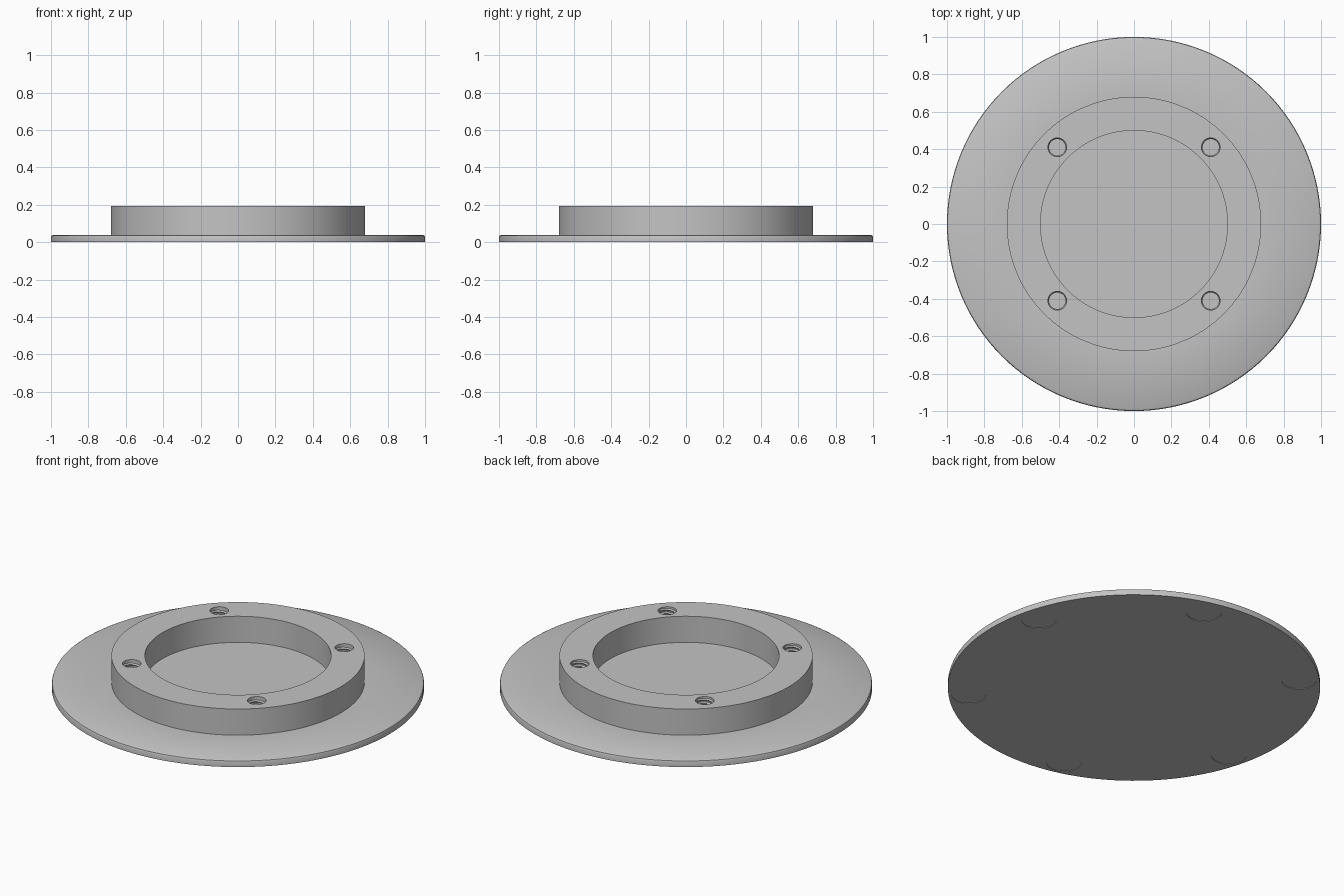
import bpy, bmesh
from math import pi, radians
from mathutils import Matrix, Vector

cube = bpy.data.objects.get("Cube")
if cube:
    bpy.data.objects.remove(cube, do_unlink=True)

GREY = (0.55, 0.55, 0.55, 1)
grey = bpy.data.materials.new("plain grey")
grey.use_nodes = True
grey.diffuse_color = GREY
grey.node_tree.nodes["Principled BSDF"].inputs["Base Color"].default_value = GREY


def add_object(name, bm):
    bmesh.ops.recalc_face_normals(bm, faces=bm.faces)
    mesh = bpy.data.meshes.new(name)
    bm.to_mesh(mesh)
    bm.free()
    mesh.materials.append(grey)
    obj = bpy.data.objects.new(name, mesh)
    bpy.context.collection.objects.link(obj)
    return obj


def activate(obj):
    bpy.ops.object.select_all(action='DESELECT')
    obj.select_set(True)
    bpy.context.view_layer.objects.active = obj


def lathe(name, profile, steps):
    """Spin an (r, z) profile around the z axis."""
    bm = bmesh.new()
    verts = [bm.verts.new((r, 0, z)) for r, z in profile]
    edges = [bm.edges.new(pair) for pair in zip(verts, verts[1:])]
    bmesh.ops.spin(bm, geom=verts + edges, cent=(0, 0, 0), axis=(0, 0, 1),
                   angle=2 * pi, steps=steps, use_merge=False)
    bmesh.ops.remove_doubles(bm, verts=bm.verts, dist=0.0001)
    return add_object(name, bm)


def add_cylinder(bm, place, radius, bottom, top):
    bmesh.ops.create_cone(
        bm, cap_ends=True, segments=32, radius1=radius, radius2=radius,
        depth=top - bottom,
        matrix=Matrix.Translation((place.x, place.y, (top + bottom) / 2)))


def around(radius, count, start):
    for i in range(count):
        angle = radians(start + 360 * i / count)
        yield Matrix.Rotation(angle, 3, 'Z') @ Vector((radius, 0, 0))


# Disc with a softened top rim and a raised collar
RIM, DISC_TOP, COLLAR_TOP = 1.0, 0.04, 0.195
COLLAR, BORE = 0.68, 0.5
body = lathe("flanged_disc", [
    (0, 0), (RIM, 0), (RIM, 0.027), (0.997, 0.035), (0.988, DISC_TOP),
    (COLLAR, DISC_TOP), (COLLAR, COLLAR_TOP), (BORE, COLLAR_TOP),
    (BORE, DISC_TOP), (0, DISC_TOP)], 128)

# Screw holes in the collar and shallow round seats underneath
HOLE = 0.05
screw_places = list(around(0.58, 4, 45))
bm = bmesh.new()
for place in screw_places:
    add_cylinder(bm, place, HOLE, 0.045, 0.25)
for place in around(0.89, 6, 15):
    add_cylinder(bm, place, 0.094, -0.05, 0.003)
cutter = add_object("hole_cutter", bm)
cutter.hide_render = True

cut = body.modifiers.new("holes", 'BOOLEAN')
cut.operation = 'DIFFERENCE'
cut.solver = 'EXACT'
cut.object = cutter
activate(body)
bpy.ops.object.modifier_apply(modifier=cut.name)
bpy.data.objects.remove(cutter, do_unlink=True)
bpy.ops.object.shade_smooth_by_angle(angle=radians(30))

# Helical thread ridge inside each screw hole
TURNS, STEPS, PITCH = 6, 32, 0.021
for number, place in enumerate(screw_places, 1):
    bm = bmesh.new()
    section = [(HOLE + 0.001, -0.008), (HOLE - 0.006, 0), (HOLE + 0.001, 0.008)]
    face = bm.faces.new([bm.verts.new((r, 0, z + 0.055)) for r, z in section])
    bmesh.ops.spin(bm, geom=[face], cent=(0, 0, 0), axis=(0, 0, 1),
                   dvec=(0, 0, PITCH / STEPS), angle=2 * pi * TURNS,
                   steps=TURNS * STEPS, use_merge=False)
    thread = add_object(f"screw_thread_{number}", bm)
    thread.location = place
    activate(thread)
    bpy.ops.object.shade_smooth_by_angle(angle=radians(30))
